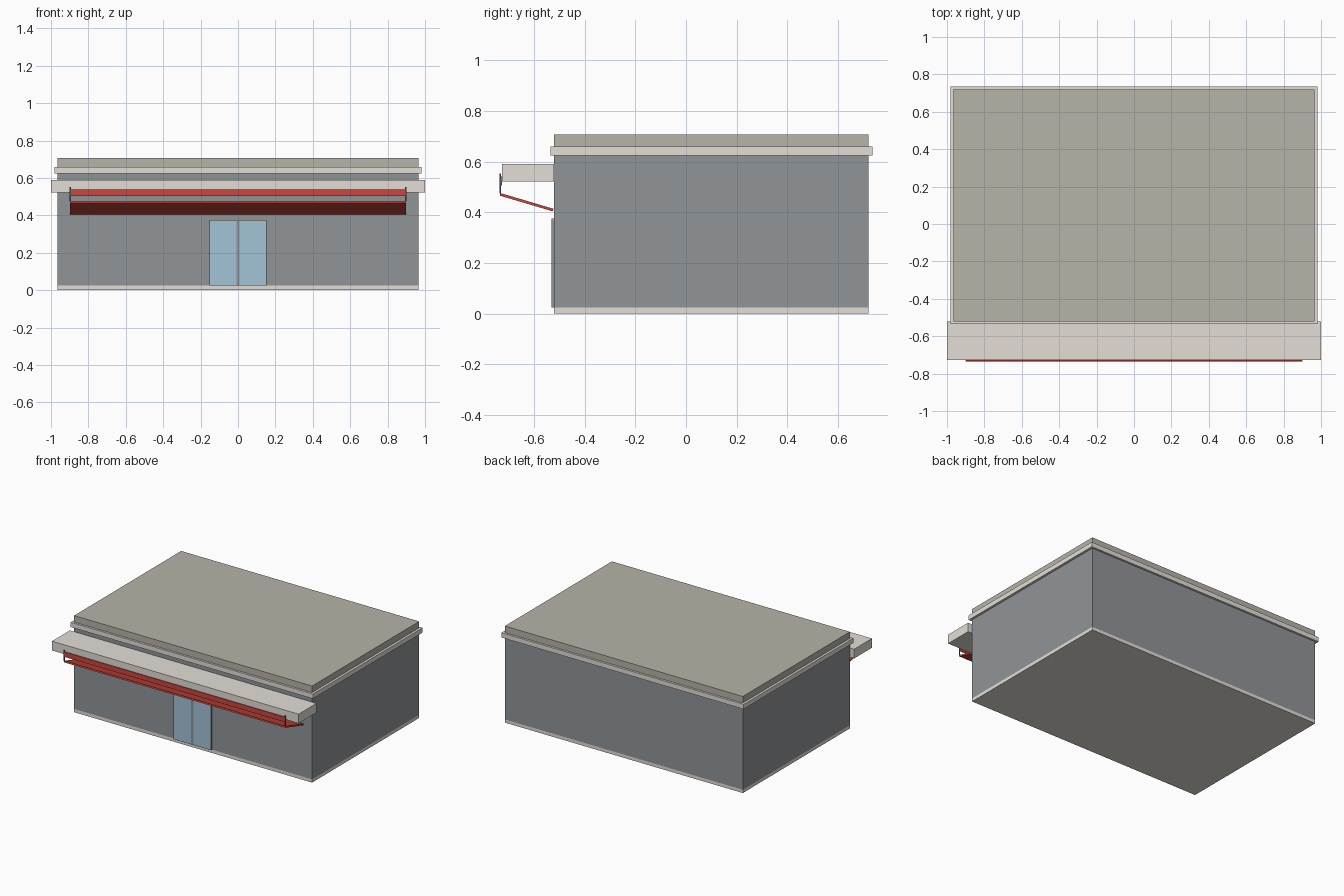
import bpy
import bmesh

cube = bpy.data.objects.get("Cube")
if cube:
    bpy.data.objects.remove(cube, do_unlink=True)


def material(name, rgb):
    """Flat material from 8-bit sRGB, stored as linear."""
    lin = [((c / 255 + 0.055) / 1.055) ** 2.4 for c in rgb]
    m = bpy.data.materials.new(name)
    m.use_nodes = True
    m.diffuse_color = (*lin, 1)
    m.node_tree.nodes["Principled BSDF"].inputs["Base Color"].default_value = (*lin, 1)
    return m


WALL = material("wall grey", (145, 149, 153))
TRIM = material("pale stone", (227, 223, 214))
ROOF = material("taupe", (183, 179, 169))
RED = material("awning red", (202, 71, 61))
GLASS = material("glass blue", (162, 196, 214))
DARK = material("dark metal", (84, 84, 87))


def prism(name, x0, x1, profile, mat):
    """Extrude a (y, z) profile along x."""
    bm = bmesh.new()
    face = bm.faces.new([bm.verts.new((x0, y, z)) for y, z in profile])
    ext = bmesh.ops.extrude_face_region(bm, geom=[face])
    moved = [g for g in ext["geom"] if isinstance(g, bmesh.types.BMVert)]
    bmesh.ops.translate(bm, verts=moved, vec=(x1 - x0, 0, 0))
    bmesh.ops.recalc_face_normals(bm, faces=bm.faces)
    me = bpy.data.meshes.new(name)
    bm.to_mesh(me)
    bm.free()
    me.materials.append(mat)
    ob = bpy.data.objects.new(name, me)
    bpy.context.collection.objects.link(ob)


def box(name, x, y, z, mat):
    profile = [(y[0], z[0]), (y[1], z[0]), (y[1], z[1]), (y[0], z[1])]
    prism(name, x[0], x[1], profile, mat)


# Building shell: plinth, walls, cornice, roof slab
W, FRONT, BACK = 0.965, -0.52, 0.72
box("plinth", (-W, W), (FRONT, BACK), (0, 0.024), TRIM)
box("walls", (-W, W), (FRONT, BACK), (0.024, 0.627), WALL)
box("cornice", (-0.982, 0.982), (-0.535, 0.735), (0.625, 0.66), TRIM)
box("roof_slab", (-W, W), (FRONT, BACK), (0.66, 0.708), ROOF)

# Canopy over the entrance
box("canopy", (-1, 1), (-0.726, FRONT), (0.522, 0.59), TRIM)

# Awning: upright fascia strip and sloping panel
box("awning_strip", (-0.897, 0.897), (-0.732, -0.726), (0.505, 0.541), RED)
prism("awning_panel", -0.897, 0.897,
      [(-0.735, 0.466), (-0.526, 0.404), (-0.523, 0.414), (-0.732, 0.476)], RED)

# Double door: glass leaves, slim jambs and awning brackets on each side
for side, name in ((-1, "right"), (1, "left")):
    leaf = sorted((side * 0.009, side * 0.149))
    jamb = sorted((side * 0.149, side * 0.153))
    arm = sorted((side * 0.893, side * 0.9))
    box(name + "_door_glass", leaf, (-0.531, FRONT), (0.024, 0.37), GLASS)
    box(name + "_door_jamb", jamb, (-0.531, FRONT), (0.024, 0.37), WALL)
    box(name + "_awning_bracket", arm, (-0.735, -0.729), (0.474, 0.553), DARK)
box("door_post", (-0.009, 0.009), (-0.531, FRONT), (0.024, 0.37), WALL)
box("door_header", (-0.153, 0.153), (-0.531, FRONT), (0.37, 0.376), ROOF)
